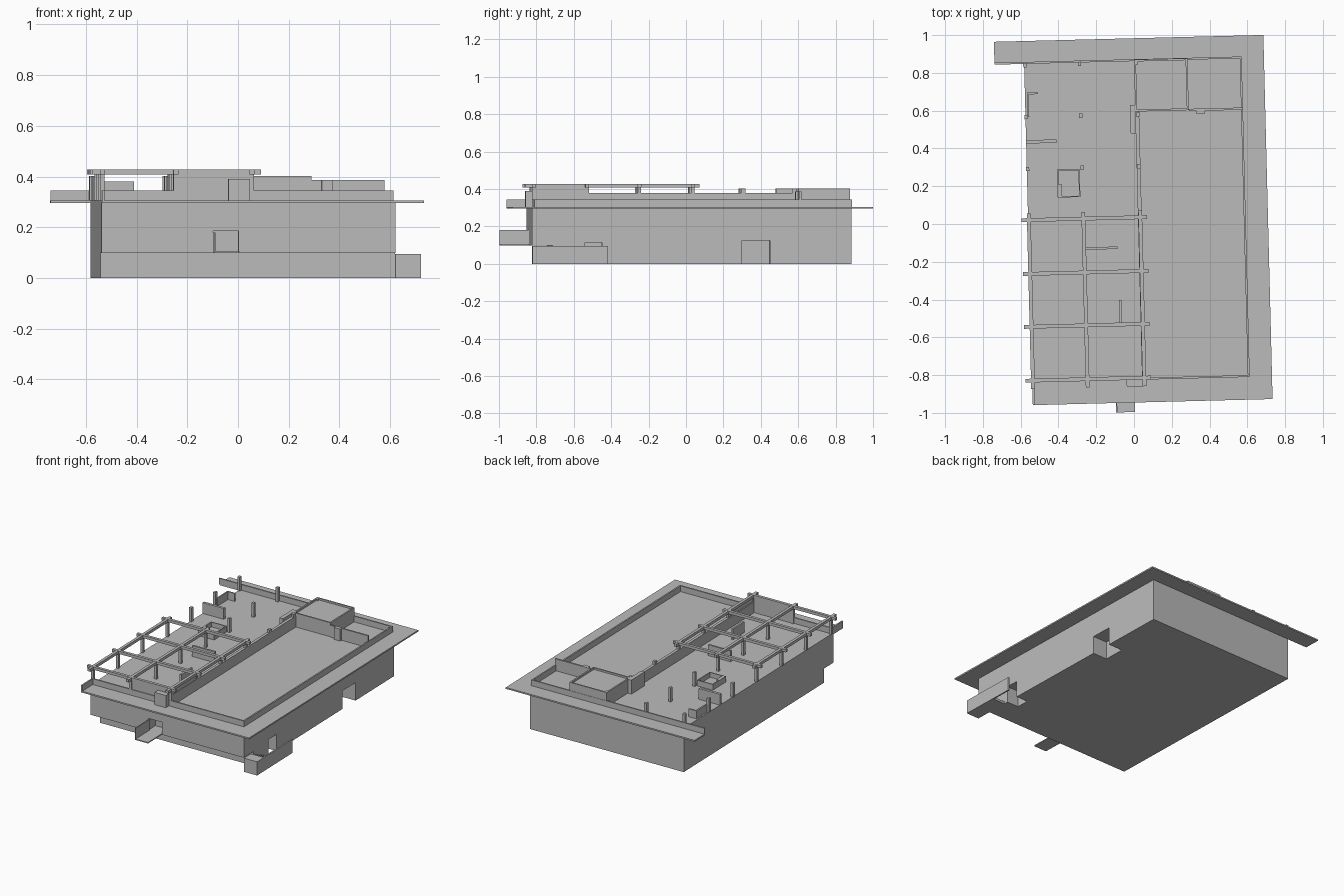
import bpy, math
from mathutils import Matrix

cube = bpy.data.objects.get("Cube")
if cube:
    bpy.data.objects.remove(cube, do_unlink=True)

grey = bpy.data.materials.new("plain_grey")
grey.use_nodes = True
grey.diffuse_color = (0.5, 0.5, 0.5, 1)
bsdf = next(n for n in grey.node_tree.nodes if n.type == 'BSDF_PRINCIPLED')
bsdf.inputs["Base Color"].default_value = (0.5, 0.5, 0.5, 1)

# The whole plan sits slightly turned on the site
TURN = Matrix.Rotation(math.radians(1.45), 4, 'Z')
DECK, LOW, MID, HIGH = 0.305, 0.345, 0.38, 0.402


def prism(name, outline, z0, z1):
    """Upright solid over a plan outline."""
    n = len(outline)
    verts = [(x, y, z) for z in (z0, z1) for x, y in outline]
    faces = [list(range(n))[::-1], list(range(n, 2 * n))]
    faces += [(i, (i + 1) % n, n + (i + 1) % n, n + i) for i in range(n)]
    mesh = bpy.data.meshes.new(name)
    mesh.from_pydata(verts, [], faces)
    mesh.materials.append(grey)
    ob = bpy.data.objects.new(name, mesh)
    ob.matrix_world = TURN
    bpy.context.collection.objects.link(ob)
    return ob


def box(name, x0, x1, y0, y1, z0, z1):
    return prism(name, [(x0, y0), (x1, y0), (x1, y1), (x0, y1)], z0, z1)


def cut(target, *size):
    cutter = box("opening_cutter", *size)
    cutter.hide_render = True
    cutter.hide_set(True)
    cutter.display_type = 'WIRE'
    mod = target.modifiers.new("opening", 'BOOLEAN')
    mod.operation = 'DIFFERENCE'
    mod.solver = 'EXACT'
    mod.object = cutter


# Building body with set-back base, drawn as one side profile
profile = [(-0.73, 0), (0.87, 0), (0.87, 0.297), (-0.838, 0.297), (-0.838, 0.098), (-0.73, 0.098)]
body = prism("building_body", profile, -0.56, 0.6)
body.data.transform(Matrix(((0, 0, 1, 0), (1, 0, 0, 0), (0, 1, 0, 0), (0, 0, 0, 1))))
cut(body, 0.49, 0.7, 0.285, 0.435, -0.05, 0.125)
cut(body, 0.51, 0.7, -0.555, -0.465, -0.05, 0.115)
cut(body, -0.12, -0.02, -0.9, -0.76, 0.105, 0.185)

# Side stair enclosure
box("stair_front_block", 0.6, 0.7, -0.838, -0.76, 0, 0.095)
box("stair_outer_wall", 0.69, 0.7, -0.76, -0.435, 0, 0.095)
for i in range(5):
    box("stair_step", 0.6, 0.69, -0.76 + i * 0.035, -0.725 + i * 0.035, 0, 0.08 - i * 0.016)

# Front entry ledge
box("entry_floor", -0.12, -0.02, -0.995, -0.838, 0.098, 0.105)
box("entry_side_wall", -0.12, -0.113, -0.995, -0.838, 0.098, 0.18)

# Roof slab with rear tab
prism("roof_slab", [(-0.56, -0.945), (0.71, -0.945), (0.71, 0.983), (-0.717, 0.983),
                    (-0.717, 0.868), (-0.56, 0.868)], 0.295, DECK)

# Parapets
box("parapet_right", 0.582, 0.592, -0.82, 0.87, DECK, LOW)
box("parapet_front", -0.56, 0.592, -0.825, -0.815, DECK, LOW)
box("parapet_back", -0.717, 0.592, 0.862, 0.872, DECK, LOW)
box("parapet_corner_return", -0.56, -0.55, -0.945, -0.82, DECK, LOW)
box("terrace_divider", 0.022, 0.042, -0.82, 0.6, DECK, MID)
box("divider_upstand", -0.005, 0.022, 0.48, 0.63, DECK, HIGH)
box("front_pier", -0.06, 0.025, -0.86, -0.82, DECK, 0.39)

# Roof stair housing and its yard
box("roof_housing", 0.022, 0.305, 0.595, 0.87, DECK, 0.39)
for x in (0.022, 0.295):
    box("housing_rim_side", x, x + 0.01, 0.595, 0.87, 0.39, HIGH)
for y in (0.595, 0.86):
    box("housing_rim_end", 0.022, 0.305, y, y + 0.01, 0.39, HIGH)
box("yard_wall", 0.305, 0.592, 0.59, 0.602, DECK, 0.387)
box("yard_pier", 0.345, 0.39, 0.575, 0.59, DECK, 0.387)

# Pergola beams and posts
BEAM_X = (-0.556, -0.267, 0.034)
BEAM_Y = (-0.815, -0.53, -0.25, 0.035)
for x in BEAM_X:
    box("pergola_long_beam", x - 0.01, x + 0.01, -0.86, 0.07, 0.408, 0.427)
for y in BEAM_Y:
    box("pergola_cross_beam", -0.595, 0.07, y - 0.01, y + 0.01, 0.409, 0.428)
for x in BEAM_X:
    for y in BEAM_Y:
        box("pergola_post", x - 0.009, x + 0.009, y - 0.009, y + 0.009, DECK, 0.41)
    for y in (0.305, 0.58, 0.855):
        box("free_post", x - 0.009, x + 0.009, y - 0.011, y + 0.011, DECK, HIGH)

# Corner screen below the pergola
box("screen_front", BEAM_X[1], BEAM_X[2], -0.82, -0.81, DECK, 0.41)
box("screen_side", 0.029, 0.039, -0.815, -0.53, DECK, 0.41)

# Terrace walls
box("terrace_wall_rear", -0.56, -0.40, 0.44, 0.458, DECK, MID)
box("terrace_wall_mid", -0.26, -0.09, -0.13, -0.117, DECK, MID)
box("terrace_wall_short", -0.09, -0.077, -0.53, -0.40, DECK, MID)
box("corner_wall_side", -0.55, -0.54, 0.58, 0.71, DECK, 0.36)
box("corner_wall_end", -0.55, -0.49, 0.7, 0.71, DECK, 0.36)

# Open planter
planter = box("planter", -0.4, -0.28, 0.15, 0.298, DECK, LOW)
cut(planter, -0.377, -0.287, 0.157, 0.23, 0.312, 0.4)
cut(planter, -0.393, -0.287, 0.22, 0.291, 0.312, 0.4)
